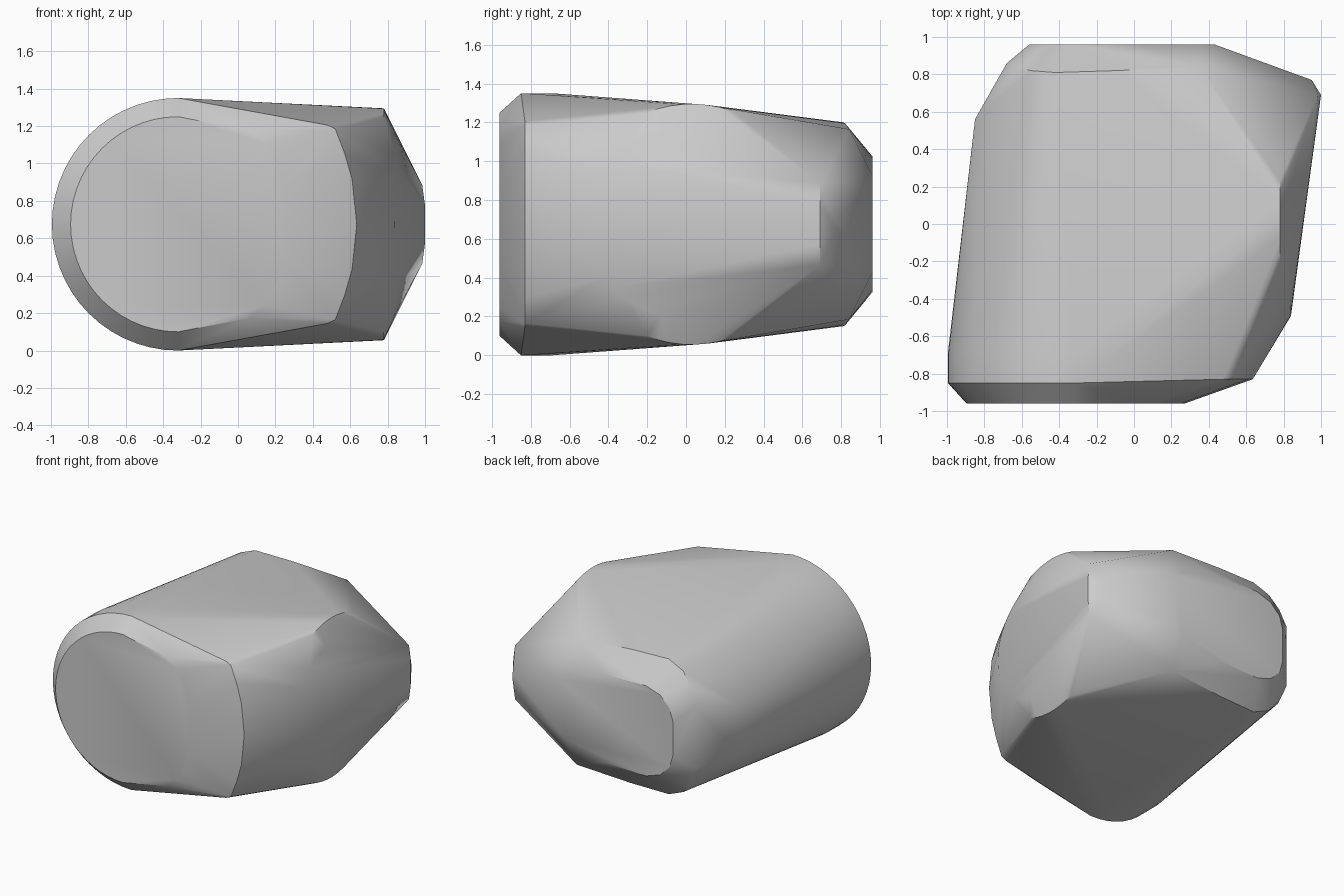
import bpy, bmesh, math
from math import cos, sin, radians
from mathutils import Vector

MID = 0.675  # height of the symmetry plane

cube = bpy.data.objects.get("Cube")
if cube:
    bpy.data.objects.remove(cube, do_unlink=True)


def arc(r, start, end, steps):
    """Points of an arc, in degrees, as (cos, sin) pairs."""
    angles = [radians(start + (end - start) * i / steps) for i in range(steps + 1)]
    return [(r * cos(a), r * sin(a)) for a in angles]


def both(points):
    """Mirror points given relative to the symmetry plane above and below it."""
    return [Vector((x, y, MID + s * z)) for x, y, z in points for s in (1, -1)]


points = []
# Front drum: bevelled face, rim and straight wall
for r, y in ((0.575, -0.96), (0.675, -0.85), (0.675, -0.69)):
    points += both([(-0.32 + u, y, v) for u, v in arc(r, 90, 180, 14)])
# Front face, flatter right end
points += both([(x, -0.96, z) for x, z in
                ((0.07, 0.5), (0.15, 0.43), (0.2, 0.34), (0.25, 0.2), (0.27, 0))])
# Bulging front right edge
points += both([(x, -0.83, z) for x, z in
                ((0.48, 0.53), (0.52, 0.51), (0.57, 0.38), (0.61, 0.24), (0.635, 0))])
# Right drum: flat disc and bevelled rim
points += both([(0.84, u, v) for u, v in arc(0.49, 30, 180, 18)])
points += both([(0.78, 0.03 + u, v) for u, v in arc(0.62, 65, 112, 8)])
# Right rear tip
points += both([(1, 0.69, 0.1), (0.985, 0.69, 0.21), (0.95, 0.77, 0.02)])
# Rear face
points += both([(x, 0.96, z) for x, z in
                ((0.43, 0.2), (0.36, 0.25), (0.03, 0.34), (-0.33, 0.35),
                 (-0.45, 0.31), (-0.53, 0.23), (-0.56, 0.13))])
# Rear rim and left rear edge
points += both([(0.35, 0.84, 0.49), (-0.1, 0.82, 0.52), (-0.42, 0.81, 0.525),
                (-0.55, 0.82, 0.47), (-0.63, 0.84, 0.37), (-0.68, 0.86, 0.24),
                (-0.85, 0.56, 0.19)])

# Wrap the section points in a convex skin
bm = bmesh.new()
for p in points:
    bm.verts.new(p)
bmesh.ops.remove_doubles(bm, verts=bm.verts, dist=0.004)
hull = bmesh.ops.convex_hull(bm, input=bm.verts)
inner = {v for v in hull["geom_interior"] + hull["geom_unused"]
         if isinstance(v, bmesh.types.BMVert)}
bmesh.ops.delete(bm, geom=list(inner), context="VERTS")
bmesh.ops.dissolve_limit(bm, angle_limit=radians(1), verts=bm.verts, edges=bm.edges)
bmesh.ops.recalc_face_normals(bm, faces=bm.faces)
mesh = bpy.data.meshes.new("faceted_body")
bm.to_mesh(mesh)
bm.free()

body = bpy.data.objects.new("faceted_body", mesh)
bpy.context.collection.objects.link(body)

# Plain grey material
grey = bpy.data.materials.new("light_grey")
grey.use_nodes = True
colour = (0.6, 0.6, 0.6, 1)
grey.diffuse_color = colour
grey.node_tree.nodes["Principled BSDF"].inputs["Base Color"].default_value = colour
mesh.materials.append(grey)

# Soft shading with crisp edges
bpy.ops.object.select_all(action="DESELECT")
body.select_set(True)
bpy.context.view_layer.objects.active = body
bpy.ops.object.shade_smooth_by_angle(angle=radians(30))
